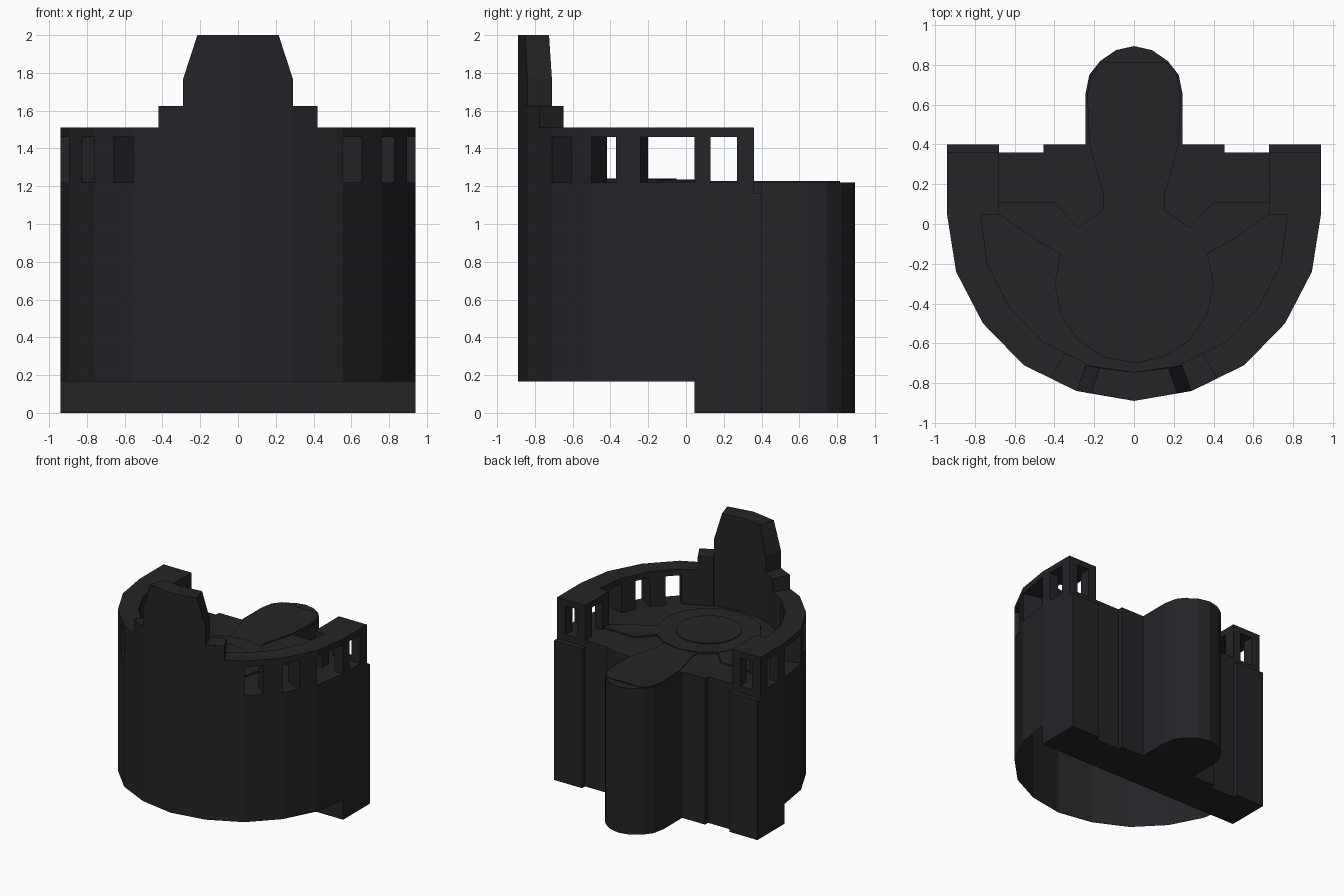
import bpy, bmesh, math

if "Cube" in bpy.data.objects:
    bpy.data.objects.remove(bpy.data.objects["Cube"])

mat = bpy.data.materials.new("dark_stone")
mat.diffuse_color = (0.018, 0.018, 0.022, 1)
mat.use_nodes = True
mat.node_tree.nodes["Principled BSDF"].inputs["Base Color"].default_value = mat.diffuse_color

DECK, LINTEL, TOP = 1.22, 1.46, 1.51
# right half of the curved front, then of the rear outline
FRONT = [(0, -.89), (.29, -.84), (.555, -.71), (.76, -.5), (.895, -.24), (.94, .045)]
REAR = [(.94, .36), (.455, .36), (.455, .40), (.245, .40), (.245, .65),
        (.225, .75), (.17, .82), (.09, .875), (0, .895)]
INNER = [(x * .825, y * .837) for x, y in FRONT[:-1]] + [(.77, .045)]


def finish(bm, name, mirror=False):
    bmesh.ops.recalc_face_normals(bm, faces=bm.faces)
    me = bpy.data.meshes.new(name)
    bm.to_mesh(me)
    bm.free()
    me.materials.append(mat)
    ob = bpy.data.objects.new(name, me)
    bpy.context.collection.objects.link(ob)
    if mirror:
        m = ob.modifiers.new("mirror", 'MIRROR')
        m.use_mirror_merge = False
    return ob


def loft(bm, levels):
    """Closed solid through (points, z) rings of equal size."""
    rings = [[bm.verts.new((x, y, z)) for x, y in pts] for pts, z in levels]
    n = len(rings[0])
    for a, b in zip(rings, rings[1:]):
        for i in range(n):
            j = (i + 1) % n
            bm.faces.new((a[i], a[j], b[j], b[i]))
    bm.faces.new(rings[0][::-1])
    bm.faces.new(rings[-1])


def prism(bm, pts, z0, z1):
    loft(bm, [(pts, z0), (pts, z1)])


def rect(x0, x1, y0, y1):
    return [(x0, y0), (x1, y0), (x1, y1), (x0, y1)]


def lerp(a, b, t):
    return (a[0] + (b[0] - a[0]) * t, a[1] + (b[1] - a[1]) * t)


def wall_quad(i, t0, t1):
    """Plan of part of front facet i, between outer and inner line."""
    o, n = FRONT[i:i + 2], INNER[i:i + 2]
    return [lerp(*o, t0), lerp(*o, t1), lerp(*n, t1), lerp(*n, t0)]


def flip(pts):
    return [(-x, y) for x, y in reversed(pts) if x > 0]


# Main body: the front shell is open below, the rear part reaches the ground
bm = bmesh.new()
half = FRONT + REAR
outline = half + flip(half)
top = [bm.verts.new((x, y, DECK)) for x, y in outline]
bm.faces.new(top)
for i, a in enumerate(outline):
    j = (i + 1) % len(outline)
    b = outline[j]
    z = .165 if min(a[1], b[1]) < .04 else 0
    lo = [bm.verts.new((*p, z)) for p in (a, b)]
    bm.faces.new((lo[0], lo[1], top[j], top[i]))
back = FRONT[-1:] + REAR
bm.faces.new([bm.verts.new((x, y, 0)) for x, y in back + flip(back)])
bm.faces.new([bm.verts.new((x, .045, z)) for x, z in
              ((-.94, 0), (.94, 0), (.94, .165), (-.94, .165))])
bmesh.ops.remove_doubles(bm, verts=bm.verts, dist=.0005)
finish(bm, "main_body")

# Rear buttress panels under the end towers
bm = bmesh.new()
prism(bm, rect(.68, .94, .36, .40), 0, 1.165)
finish(bm, "rear_panel", True)

# Parapet: piers with openings between them, and a continuous lintel
bm = bmesh.new()
for i, t0, t1 in ((1, 0, 1), (2, .5, 1), (3, .5, 1)):
    prism(bm, wall_quad(i, t0, t1), DECK, LINTEL)
prism(bm, FRONT[1:] + INNER[:0:-1], LINTEL, TOP)
finish(bm, "parapet", True)

# End towers: four corner piers and a cap
bm = bmesh.new()
for x0, x1 in ((.68, .75), (.86, .94)):
    for y0, y1 in ((.045, .13), (.27, .36)):
        prism(bm, rect(x0, x1, y0, y1), DECK, LINTEL)
prism(bm, rect(.68, .94, .045, .36), LINTEL, TOP)
finish(bm, "end_tower", True)

# Stepped shoulders beside the keep
bm = bmesh.new()
prism(bm, wall_quad(1, 0, .49), TOP, 1.625)
finish(bm, "keep_shoulder", True)

# Tall front keep with tapered top
bm = bmesh.new()
base = [(-.29, -.84), (0, -.89), (.29, -.84), (.24, -.71), (0, -.745), (-.24, -.71)]
peak = [(-.215, -.852), (0, -.89), (.215, -.852), (.175, -.725), (0, -.745), (-.175, -.725)]
loft(bm, [(base, DECK), (base, 1.77), (peak, 2.0)])
finish(bm, "front_keep")

# Low relief on the deck: round platform, centre disc, walkway and arms
for name, r, n, z in (("deck_platform", .40, 16, 1.235), ("deck_disc", .25, 32, 1.242)):
    bm = bmesh.new()
    prism(bm, [(r * math.cos(2 * math.pi * k / n), -.3 + r * math.sin(2 * math.pi * k / n))
               for k in range(n)], DECK - .02, z)
    finish(bm, name)
bm = bmesh.new()
way = [(.155, -.05), (.155, .15), (.225, .40), (.235, .65), (.215, .75), (.165, .815)]
prism(bm, way + flip(way), DECK - .02, 1.228)
finish(bm, "deck_walkway")
bm = bmesh.new()
prism(bm, [(.25, -.05), (.35, -.16), (.48, -.09), (.68, .05), (.68, .11), (.40, .11)],
      DECK - .02, 1.232)
finish(bm, "deck_arm", True)
